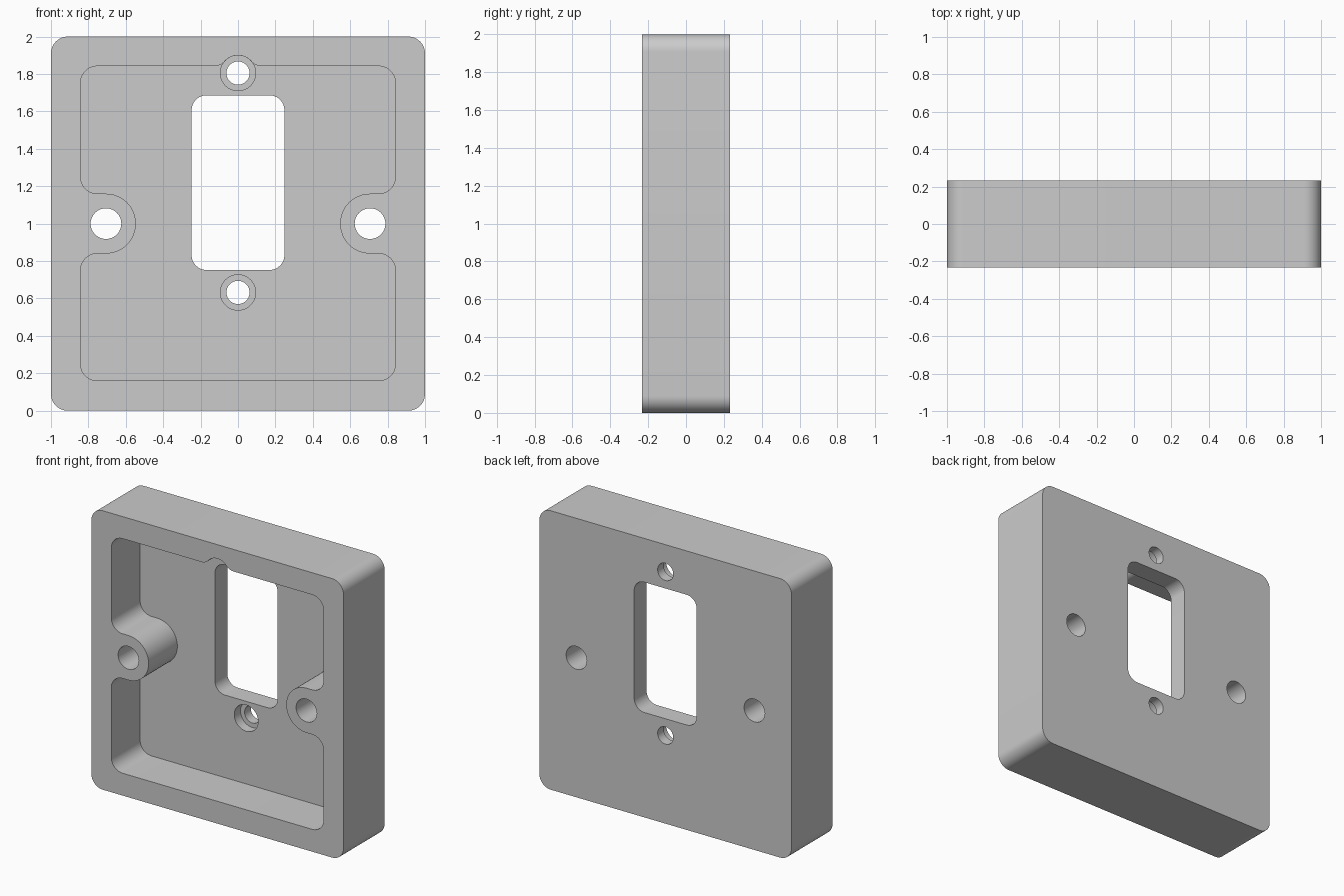
import bpy, bmesh
from math import sin, cos, pi, atan2, sqrt, radians
from mathutils import Vector

if "Cube" in bpy.data.objects:
    bpy.data.objects.remove(bpy.data.objects["Cube"])

HALF_DEPTH = 0.233
FLOOR_Y = 0.093        # inner surface of the back plate
SEAT_Y = 0.163         # bottom of the screw head recesses
MID_Z = 1.0

grey = bpy.data.materials.new("plain_grey")
grey.use_nodes = True
colour = (0.6, 0.6, 0.6, 1)
grey.diffuse_color = colour
grey.node_tree.nodes["Principled BSDF"].inputs["Base Color"].default_value = colour


def arc(cx, cz, r, start, end, steps=16):
    return [(cx + r * cos(start + (end - start) * i / steps),
             cz + r * sin(start + (end - start) * i / steps)) for i in range(steps + 1)]


def rounded(corners, steps=12):
    """Outline of right-angled corners (x, z, radius), each one filleted."""
    out = []
    for i, (x, z, r) in enumerate(corners):
        p = Vector((x, z))
        a = (Vector(corners[i - 1][:2]) - p).normalized()
        b = (Vector(corners[(i + 1) % len(corners)][:2]) - p).normalized()
        for k in range(steps + 1):
            t = k / steps * pi / 2
            out.append(tuple(p + a * r * (1 - sin(t)) + b * r * (1 - cos(t))))
    return out


def box_outline(x, z0, z1, r):
    return rounded([(-x, z0, r), (x, z0, r), (x, z1, r), (-x, z1, r)])


def prism(name, outline, y0, y1):
    """Solid made by pushing an x-z outline from y0 to y1."""
    clean = [p for i, p in enumerate(outline)
             if (Vector(p) - Vector(outline[i - 1])).length > 1e-4]
    bm = bmesh.new()
    face = bm.faces.new([bm.verts.new((x, y0, z)) for x, z in clean])
    side = bmesh.ops.extrude_face_region(bm, geom=[face])["geom"]
    bmesh.ops.translate(bm, vec=(0, y1 - y0, 0),
                        verts=[v for v in side if isinstance(v, bmesh.types.BMVert)])
    bmesh.ops.recalc_face_normals(bm, faces=bm.faces)
    mesh = bpy.data.meshes.new(name)
    bm.to_mesh(mesh)
    bm.free()
    mesh.materials.append(grey)
    obj = bpy.data.objects.new(name, mesh)
    bpy.context.collection.objects.link(obj)
    return obj


def cut(body, name, outline, y0, y1):
    cutter = prism(name, outline, y0, y1)
    cutter.hide_render = True
    mod = body.modifiers.new(name, 'BOOLEAN')
    mod.operation, mod.solver, mod.object = 'DIFFERENCE', 'EXACT', cutter
    bpy.context.view_layer.objects.active = body
    bpy.ops.object.modifier_apply(modifier=name)
    bpy.data.objects.remove(cutter)


# Outer block
body = prism("mounting_box", box_outline(1, 0, 2, 0.09), -HALF_DEPTH, HALF_DEPTH)
FRONT, BACK = -HALF_DEPTH - 0.1, HALF_DEPTH + 0.1

# Pocket outline, stepping around the two side bosses
wall, low, high = 0.842, 0.16, 1.842
boss_x, boss_r, corner = 0.706, 0.16, 0.09
tip = boss_x - boss_r
right = [(wall, low, corner), (wall, MID_Z - boss_r, corner),
         (tip, MID_Z - boss_r, boss_r), (tip, MID_Z + boss_r, boss_r),
         (wall, MID_Z + boss_r, corner), (wall, high, corner)]
pocket = rounded(right + [(-x, z, r) for x, z, r in reversed(right)])

# Blended bump in the pocket's top edge, around the upper screw
screw_zs, head_r, screw_r, blend = (0.632, 1.805), 0.095, 0.062, 0.07
rise = high + blend - screw_zs[1]
run = sqrt((head_r + blend) ** 2 - rise ** 2)
lean = atan2(rise, run)
bump = (arc(run, high + blend, blend, -pi / 2, lean - pi, 8)
        + arc(0, screw_zs[1], head_r, lean, pi - lean)
        + arc(-run, high + blend, blend, -lean, -pi / 2, 8))
half = len(pocket) // 2
cut(body, "pocket", pocket[:half] + bump + pocket[half:], FRONT, FLOOR_Y)

# Window through the back plate
cut(body, "window", box_outline(0.248, 0.752, 1.686, 0.08), 0, BACK)

# Screw holes with head recesses, and the boss holes
for z in screw_zs:
    cut(body, "head_recess", arc(0, z, head_r - 0.0005, 0, 2 * pi, 48)[:-1], 0, SEAT_Y)
    cut(body, "screw_hole", arc(0, z, screw_r, 0, 2 * pi, 40)[:-1], 0, BACK)
for side in (-1, 1):
    cut(body, "boss_hole", arc(side * boss_x, MID_Z, 0.082, 0, 2 * pi, 48)[:-1], FRONT, BACK)

# Smooth curved walls, crisp edges
bpy.ops.object.select_all(action='DESELECT')
body.select_set(True)
bpy.context.view_layer.objects.active = body
bpy.ops.object.shade_smooth_by_angle(angle=radians(30))
